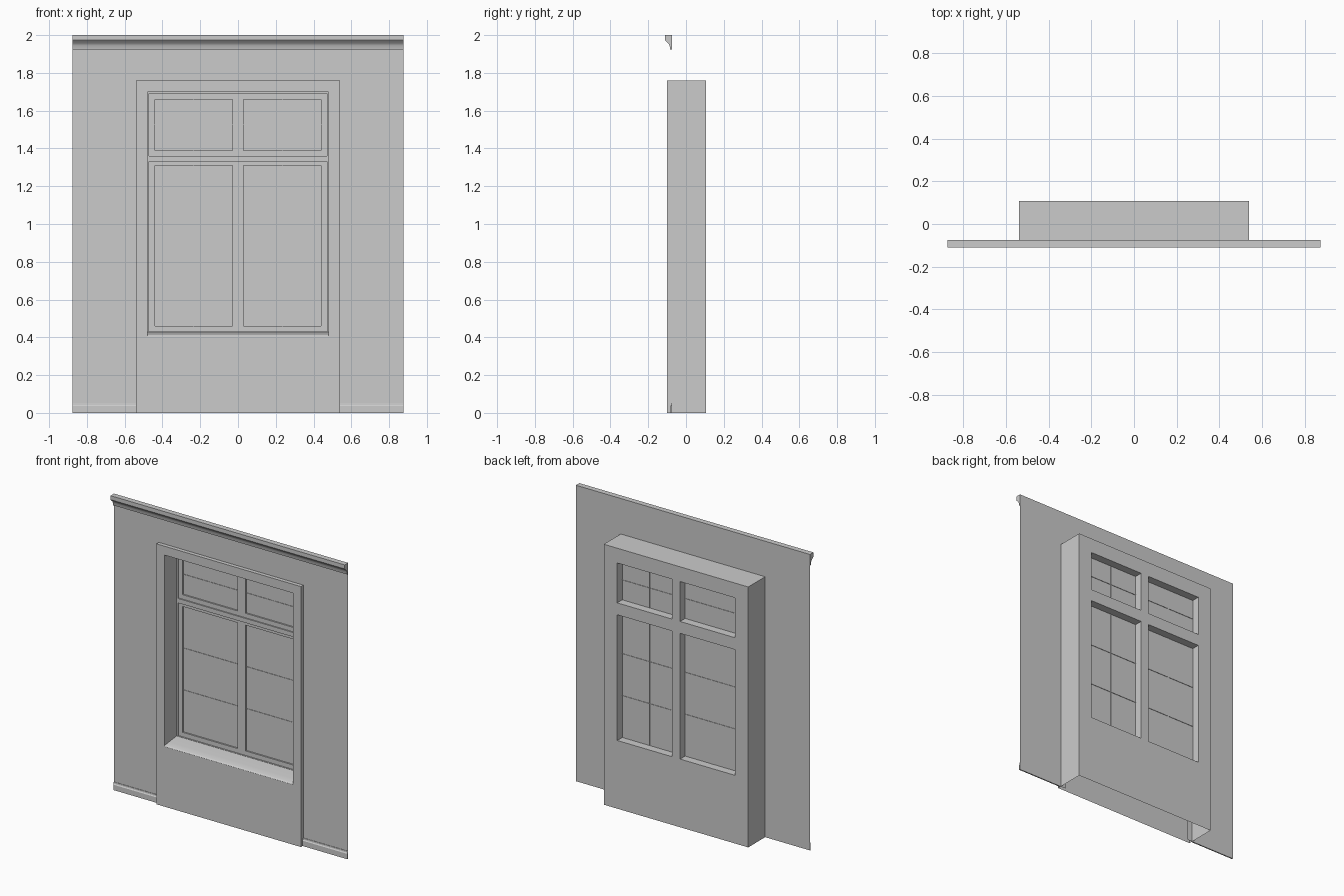
import bpy, bmesh

cube = bpy.data.objects.get("Cube")
if cube:
    bpy.data.objects.remove(cube, do_unlink=True)

plaster = bpy.data.materials.new("plain_grey")
plaster.use_nodes = True
GREY = (0.6, 0.6, 0.6, 1)
plaster.diffuse_color = GREY
plaster.node_tree.nodes["Principled BSDF"].inputs["Base Color"].default_value = GREY


def finish(name, bm, smooth=False):
    mesh = bpy.data.meshes.new(name)
    bm.to_mesh(mesh)
    bm.free()
    obj = bpy.data.objects.new(name, mesh)
    bpy.context.collection.objects.link(obj)
    mesh.materials.append(plaster)
    if smooth:
        bpy.ops.object.select_all(action='DESELECT')
        obj.select_set(True)
        bpy.context.view_layer.objects.active = obj
        bpy.ops.object.shade_smooth_by_angle(angle=0.7)
    return obj


def panel(name, outer, holes, y, depth=0):
    """Upright sheet facing -y with rectangular holes (x0, x1, z0, z1); depth makes it solid."""
    rects = [outer] + holes
    xs = sorted({v for r in rects for v in r[:2]})
    zs = sorted({v for r in rects for v in r[2:]})
    bm = bmesh.new()
    for a, b in zip(xs, xs[1:]):
        for c, d in zip(zs, zs[1:]):
            mx, mz = (a + b) / 2, (c + d) / 2
            if any(h[0] < mx < h[1] and h[2] < mz < h[3] for h in holes):
                continue
            bm.faces.new([bm.verts.new(p) for p in
                          ((a, y, c), (b, y, c), (b, y, d), (a, y, d))])
    bmesh.ops.remove_doubles(bm, verts=bm.verts, dist=1e-5)
    if depth:
        front = bm.faces[:]
        back = bmesh.ops.extrude_face_region(bm, geom=front, use_keep_orig=True)["geom"]
        moved = [v for v in back if isinstance(v, bmesh.types.BMVert)]
        bmesh.ops.translate(bm, verts=moved, vec=(0, depth, 0))
        bmesh.ops.recalc_face_normals(bm, faces=bm.faces)
    bmesh.ops.dissolve_limit(bm, angle_limit=0.01, verts=bm.verts, edges=bm.edges)
    return finish(name, bm)


def run(name, profile, x0, x1, closed=True, smooth=False):
    """Sweep a (y, z) profile along x."""
    bm = bmesh.new()
    a = [bm.verts.new((x0, y, z)) for y, z in profile]
    b = [bm.verts.new((x1, y, z)) for y, z in profile]
    n = len(profile)
    for i in range(n if closed else n - 1):
        j = (i + 1) % n
        bm.faces.new((a[i], b[i], b[j], a[j]))
    if closed:
        bm.faces.new(a)
        bm.faces.new(b)
        bmesh.ops.recalc_face_normals(bm, faces=bm.faces)
    return finish(name, bm, smooth)


def sleeve(name, x, z0, z1, y0, y1, inward):
    """Two sides and a top, open below, facing in or out."""
    bm = bmesh.new()
    path = [(-x, z0), (-x, z1), (x, z1), (x, z0)]
    a = [bm.verts.new((px, y0, pz)) for px, pz in path]
    b = [bm.verts.new((px, y1, pz)) for px, pz in path]
    for i in range(3):
        bm.faces.new((a[i], a[i + 1], b[i + 1], b[i]))
    if not inward:
        bmesh.ops.reverse_faces(bm, faces=bm.faces)
    # Check the top face so the chosen side is correct
    bm.normal_update()
    bm.faces.ensure_lookup_table()
    if (bm.faces[1].normal.z > 0) == inward:
        bmesh.ops.reverse_faces(bm, faces=bm.faces)
    return finish(name, bm)


def box(name, x0, x1, y0, y1, z0, z1):
    return run(name, [(y0, z0), (y1, z0), (y1, z1), (y0, z1)], x0, x1)


W, WALL = 0.875, -0.074           # wall half width and plane
B, TOP = 0.54, 1.76               # window surround
FRONT, BACK = -0.10, 0.107
O, SILL, HEAD = 0.48, 0.405, 1.70  # window opening
FRAME, SASH, GLASS = 0.03, 0.038, 0.048

# Wall with the gap behind the window surround
panel("wall", (-W, W, 0, 2), [(-0.5, 0.5, 0, 1.73)], WALL)

# Crown moulding
run("crown_moulding", [(WALL, 1.925), (-0.084, 1.925), (-0.087, 1.945),
                       (-0.093, 1.956), (-0.104, 1.965), (-0.111, 1.973),
                       (-0.111, 2), (WALL, 2)], -W, W, smooth=True)

# Baseboards either side of the surround
for side, sx in (("right", -1), ("left", 1)):
    lo, hi = sorted((sx * B, sx * W))
    run("baseboard_" + side, [(WALL, 0), (-0.082, 0), (-0.082, 0.036),
                              (-0.078, 0.042), (-0.077, 0.052), (WALL, 0.052)], lo, hi)

# Window surround: front face, outer casing, deep reveal and sloping sill
panel("surround_front", (-B, B, 0, TOP), [(-O, O, SILL, HEAD)], FRONT)
sleeve("surround_casing", B, 0, TOP, FRONT, BACK, False)
sleeve("window_reveal", O, SILL, HEAD, FRONT, FRAME, True)
run("window_sill", [(FRONT, SILL), (-0.097, 0.410), (-0.09, 0.413), (-0.05, 0.419),
                    (FRAME, 0.428)], -O, O, closed=False, smooth=True)

# Stepped window frame with two upper and two lower lights
rows = {"lower": (0.46, 1.31), "upper": (1.39, 1.66)}
lights = [(x0, x1, *z) for z in rows.values() for x0, x1 in ((-0.44, -0.03), (0.03, 0.44))]
panel("window_frame", (-O, O, SILL, HEAD),
      [(-0.47, 0.47, 0.43, 1.33), (-0.47, 0.47, 1.36, 1.69)], FRAME, SASH - FRAME)
panel("window_sash", (-O, O, SILL, HEAD), lights, SASH, BACK - SASH - 0.001)
back = panel("surround_back", (-B, B, 0, TOP), lights, BACK)
back.data.flip_normals()

# Glass and hairline glazing bars
for row, (z0, z1) in rows.items():
    count = 3 if row == "lower" else 2
    for side, x0, x1 in (("right", -0.44, -0.03), ("left", 0.03, 0.44)):
        tag = f"{row}_{side}"
        box("glass_" + tag, x0, x1, GLASS, GLASS + 0.004, z0, z1)
        y0, y1 = GLASS - 0.003, GLASS + 0.007
        mid = (x0 + x1) / 2
        box("upright_bar_" + tag, mid - 0.001, mid + 0.001, y0, y1, z0, z1)
        for i in range(1, count):
            z = z0 + (z1 - z0) * i / count
            box(f"cross_bar_{tag}_{i}", x0, x1, y0, y1, z - 0.001, z + 0.001)
